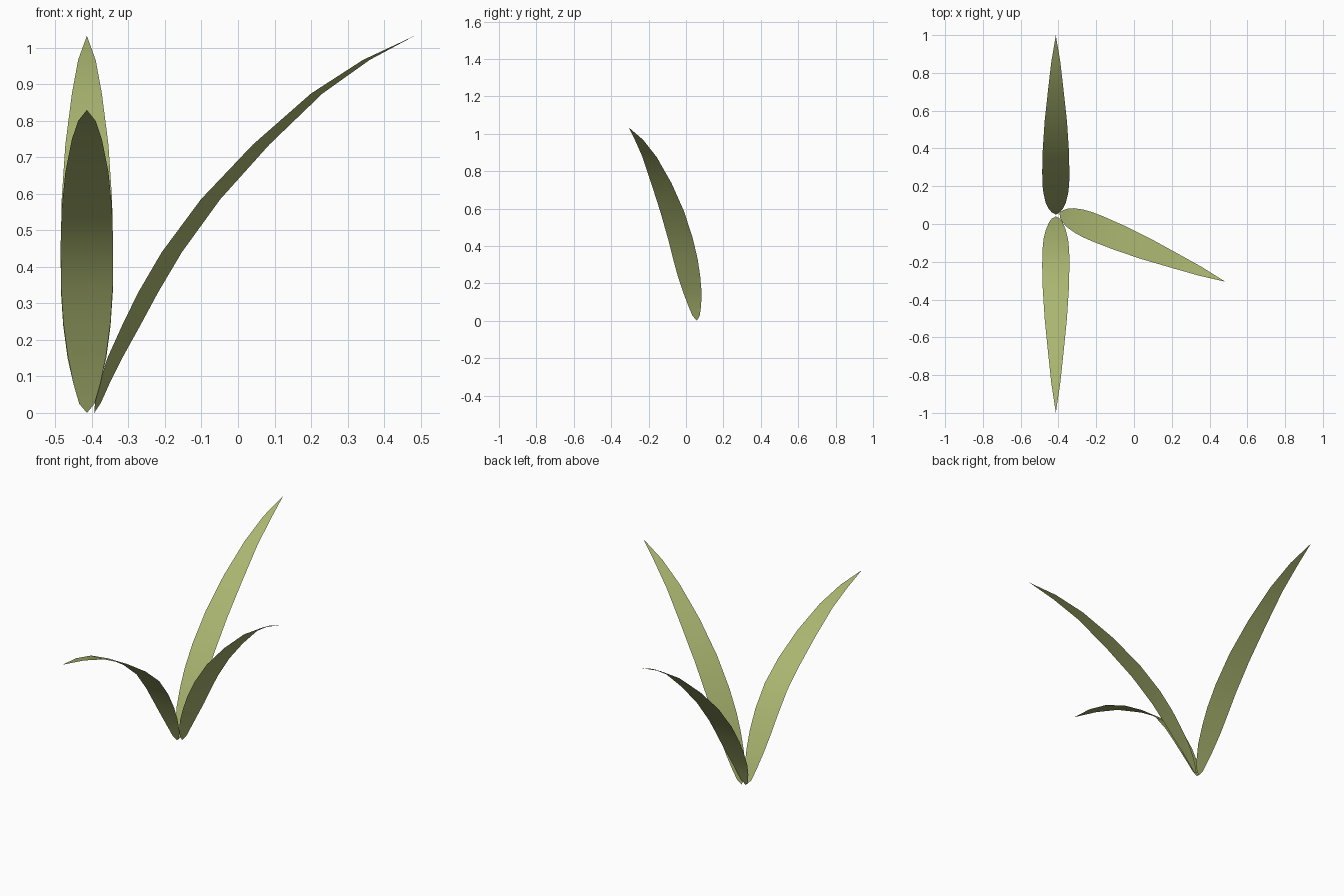
import bpy, bmesh, math
from mathutils import Matrix

if "Cube" in bpy.data.objects:
    bpy.data.objects.remove(bpy.data.objects["Cube"])

leaf_green = bpy.data.materials.new("leaf green")
leaf_green.diffuse_color = (0.41, 0.47, 0.165, 1)
leaf_green.use_nodes = True
leaf_green.node_tree.nodes["Principled BSDF"].inputs["Base Color"].default_value = leaf_green.diffuse_color

# half width at each station from root to tip
WIDTHS = [0, .021, .037, .053, .065, .071, .072, .069, .059, .041, .024, 0]
# arching centre lines: (distance outwards, height)
TALL = [(0, 0), (.011, .027), (.03, .08), (.061, .15), (.11, .24), (.16, .33),
        (.23, .44), (.345, .585), (.495, .735), (.66, .875), (.807, .967), (.95, 1.033)]
DROOPING = [(0, 0), (.011, .025), (.033, .08), (.072, .16), (.12, .25), (.18, .35),
            (.265, .46), (.385, .56), (.54, .66), (.72, .75), (.88, .80), (1.04, .83)]


def blade(name, path, root, angle):
    """Flat-section leaf, tapered at both ends, growing from root along angle."""
    bm = bmesh.new()
    rows = []
    for (r, z), w in zip(path, WIDTHS):
        sides = (-w, w) if w else (0,)
        rows.append([bm.verts.new((r, s, z)) for s in sides])
    for a, b in zip(rows, rows[1:]):
        # winding gives upward-facing normals
        bm.faces.new([a[0]] + b + a[1:])
    bm.normal_update()
    for f in bm.faces:
        f.smooth = True
        f.normal_flip() if f.normal.z < 0 else None
    bm.transform(Matrix.Translation((*root, 0)) @ Matrix.Rotation(math.radians(angle), 4, 'Z'))
    mesh = bpy.data.meshes.new(name)
    bm.to_mesh(mesh)
    bm.free()
    mesh.materials.append(leaf_green)
    bpy.context.collection.objects.link(bpy.data.objects.new(name, mesh))


blade("back_leaf", TALL, (-.414, .05), 90)
blade("right_leaf", TALL, (-.394, .058), -22.5)
blade("front_leaf", DROOPING, (-.414, .04), -90)
